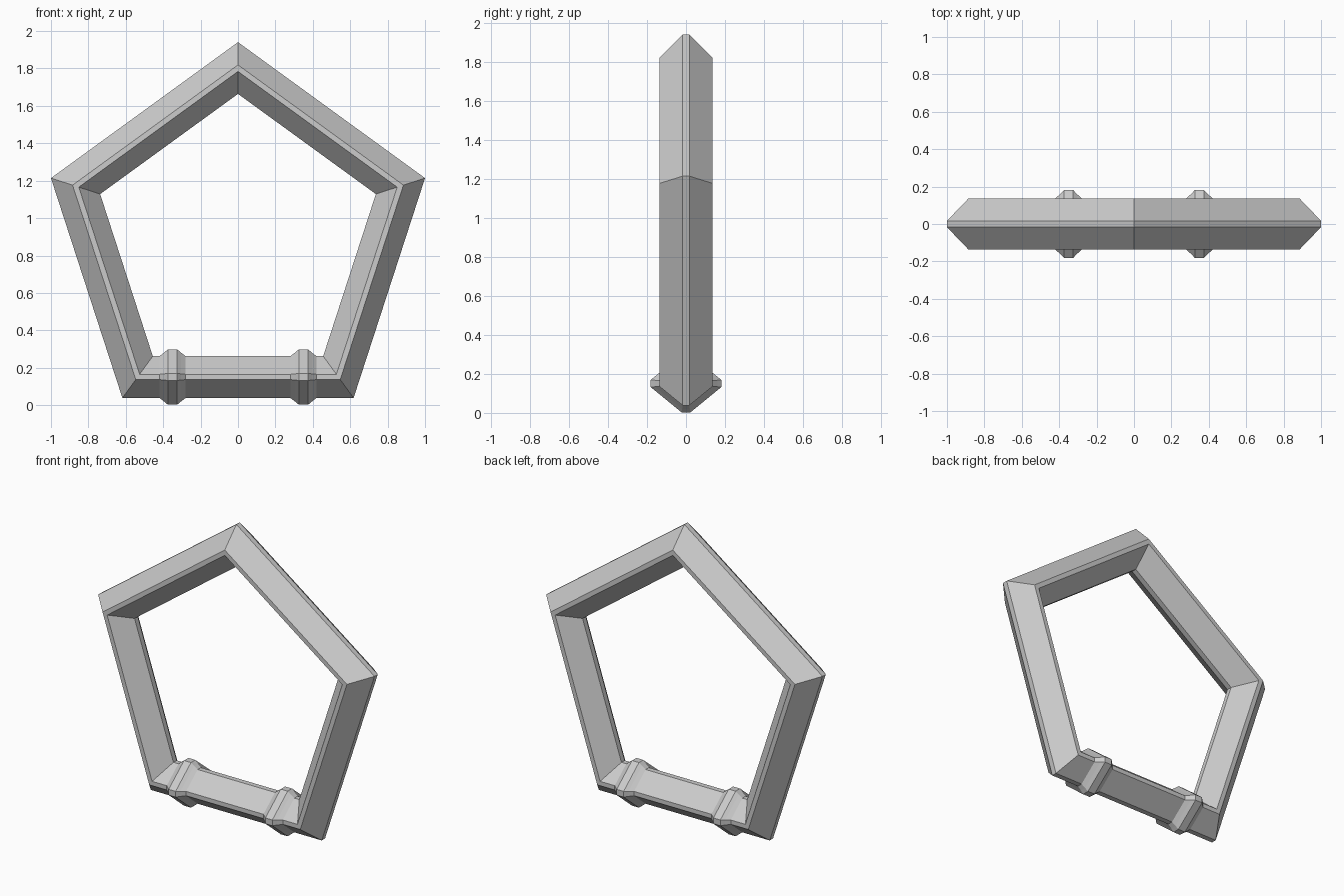
import bpy, bmesh, math

if "Cube" in bpy.data.objects:
    bpy.data.objects.remove(bpy.data.objects["Cube"])

CENTRE_Z = 0.889
COS36 = math.cos(math.pi / 5)

# Bar cross-section: (corner radius of the pentagon, y)
SECTION = [(1.0515, -0.017), (1.0515, 0.017), (0.93, 0.137), (0.895, 0.137),
           (0.775, 0.017), (0.775, -0.017), (0.895, -0.137), (0.93, -0.137)]


def loft(name, rings, closed):
    """Skin a list of vertex rings, joined end to end or capped."""
    bm = bmesh.new()
    loops = [[bm.verts.new(p) for p in ring] for ring in rings]
    n = len(loops[0])
    pairs = list(zip(loops, loops[1:]))
    if closed:
        pairs.append((loops[-1], loops[0]))
    else:
        bm.faces.new(loops[0])
        bm.faces.new(loops[-1])
    for a, b in pairs:
        for i in range(n):
            j = (i + 1) % n
            bm.faces.new((a[i], a[j], b[j], b[i]))
    bmesh.ops.recalc_face_normals(bm, faces=bm.faces)
    mesh = bpy.data.meshes.new(name)
    bm.to_mesh(mesh)
    bm.free()
    obj = bpy.data.objects.new(name, mesh)
    bpy.context.collection.objects.link(obj)
    return obj


# Five-sided frame with mitred corners
corners = [math.radians(90 + 72 * k) for k in range(5)]
loft("pentagon_frame",
     [[(r * math.cos(a), y, CENTRE_Z + r * math.sin(a)) for r, y in SECTION]
      for a in corners], True)

# Two raised bands around the bottom bar
BAND = [(-0.07, 1.0), (-0.045, 1.17), (-0.025, 1.32),
        (0.025, 1.32), (0.045, 1.17), (0.07, 1.0)]
bar = [(CENTRE_Z - r * COS36, y) for r, y in SECTION]
mid_z = sum(z for z, y in bar) / len(bar)
for name, x in (("left_band", -0.35), ("right_band", 0.35)):
    loft(name,
         [[(x + dx, y * s, mid_z + (z - mid_z) * s) for z, y in bar]
          for dx, s in BAND], False)
